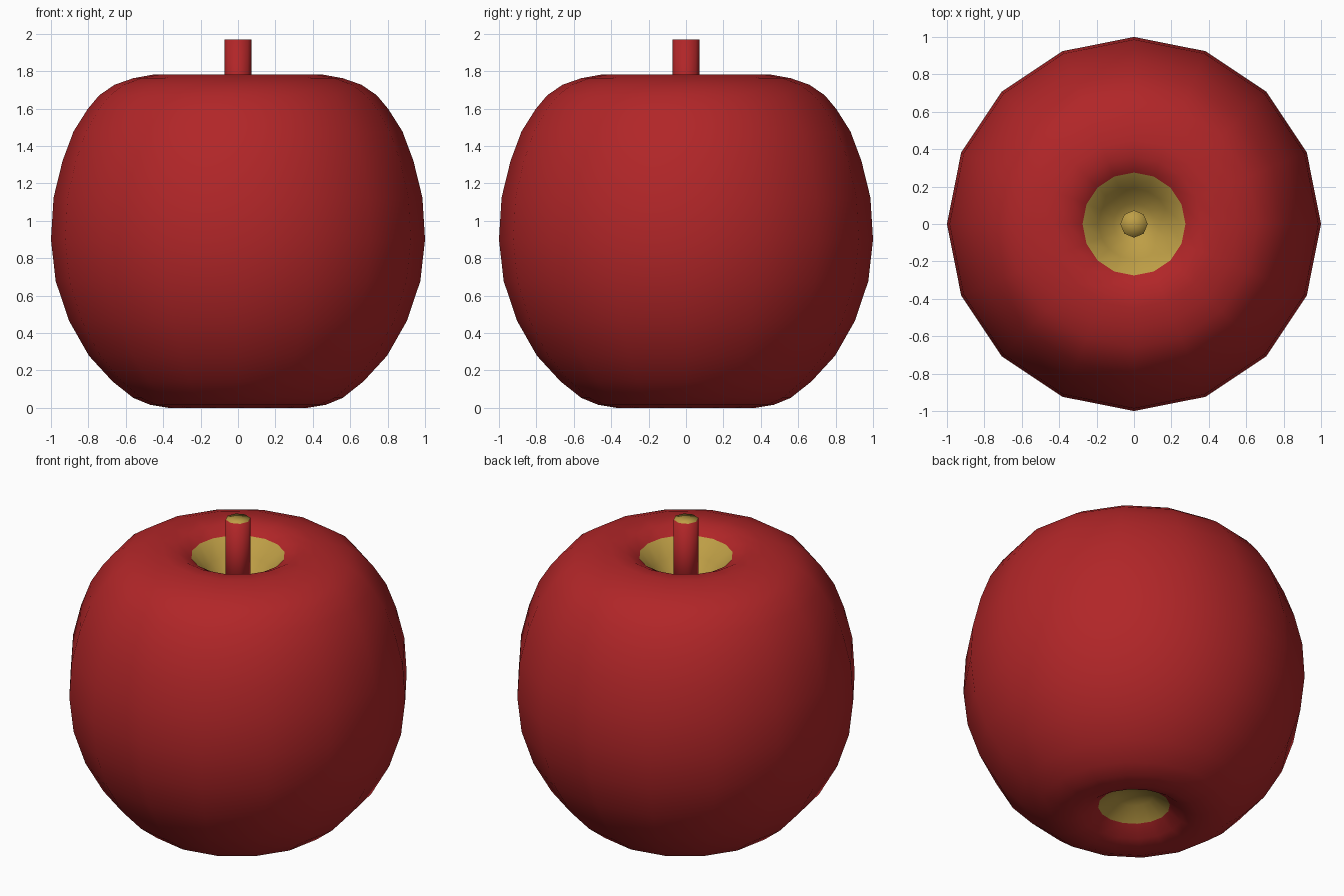
import bpy, bmesh, math

if "Cube" in bpy.data.objects:
    bpy.data.objects.remove(bpy.data.objects["Cube"])


def material(name, rgb):
    m = bpy.data.materials.new(name)
    m.diffuse_color = (*rgb, 1)
    m.use_nodes = True
    m.node_tree.nodes["Principled BSDF"].inputs["Base Color"].default_value = m.diffuse_color
    return m


red = material("apple_red", (0.44, 0.019, 0.021))
tan = material("core_yellow", (0.51, 0.34, 0.06))


def lathe(name, profile, sides, is_tan):
    """Revolve (r, z) points, bottom pole to top pole, around z."""
    bm = bmesh.new()
    rings = []
    for r, z in profile:
        if r == 0:
            rings.append([bm.verts.new((0, 0, z))] * sides)
        else:
            rings.append([bm.verts.new((r * math.cos(2 * math.pi * i / sides),
                                        r * math.sin(2 * math.pi * i / sides), z))
                          for i in range(sides)])
    for k in range(len(rings) - 1):
        a, b = rings[k], rings[k + 1]
        for i in range(sides):
            j = (i + 1) % sides
            corners = list(dict.fromkeys((a[i], a[j], b[j], b[i])))
            f = bm.faces.new(corners)
            f.smooth = True
            c = f.calc_center_median()
            f.material_index = int(is_tan(math.hypot(c.x, c.y), c.z))
    bmesh.ops.recalc_face_normals(bm, faces=bm.faces)
    me = bpy.data.meshes.new(name)
    bm.to_mesh(me)
    bm.free()
    me.materials.append(red)
    me.materials.append(tan)
    ob = bpy.data.objects.new(name, me)
    bpy.context.collection.objects.link(ob)
    return ob


# Apple body with a dimple at each end
body = [(0, 0.17), (0.11, 0.145), (0.21, 0.08), (0.29, 0.025), (0.375, 0.0),
        (0.47, 0.016), (0.56, 0.053), (0.67, 0.14), (0.797, 0.278),
        (0.904, 0.466), (0.975, 0.678), (1.0, 0.9), (0.986, 1.124),
        (0.938, 1.32), (0.879, 1.478), (0.805, 1.595), (0.743, 1.67),
        (0.66, 1.727), (0.56, 1.762), (0.45, 1.782), (0.36, 1.778),
        (0.275, 1.735), (0.19, 1.64), (0.11, 1.55), (0, 1.51)]
lathe("apple_body", body, 16, lambda r, z: r < (0.27 if z > 1 else 0.21))

# Stem with a pale cut top
lathe("stem", [(0, 1.45), (0.073, 1.45), (0.073, 1.97), (0, 1.97)], 8,
      lambda r, z: z > 1.9)
